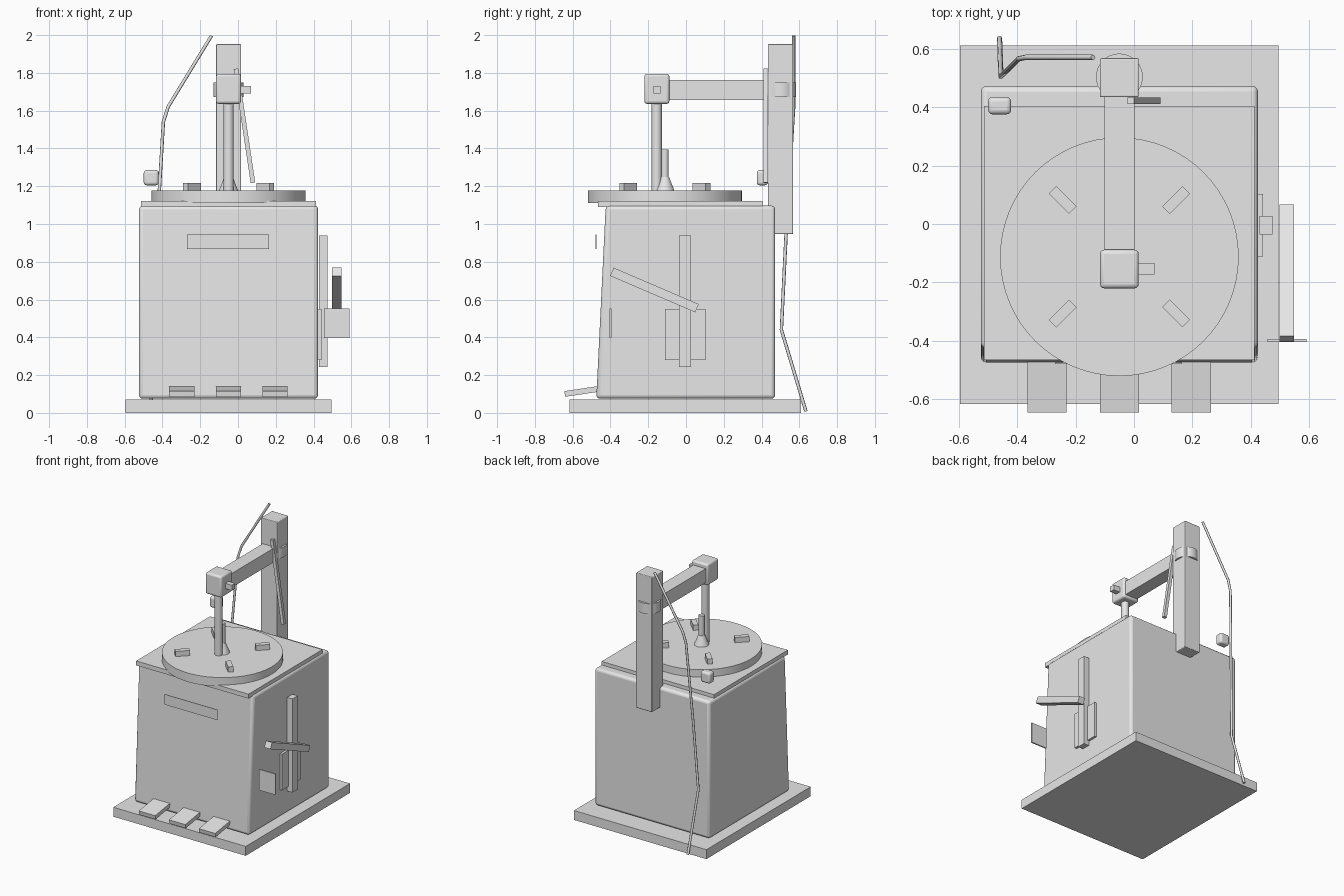
import bpy, bmesh, math
from mathutils import Vector, Matrix

if "Cube" in bpy.data.objects:
    bpy.data.objects.remove(bpy.data.objects["Cube"], do_unlink=True)

GREY = (0.8, 0.8, 0.8, 1.0)
grey = bpy.data.materials.new("light_grey")
grey.use_nodes = True
grey.diffuse_color = GREY
for node in grey.node_tree.nodes:
    if node.type == 'BSDF_PRINCIPLED':
        node.inputs["Base Color"].default_value = GREY


def finish(name, bm, smooth=False, bevel=0.0):
    """Turn a bmesh into a grey object, with optional rounded edges."""
    bmesh.ops.recalc_face_normals(bm, faces=bm.faces)
    mesh = bpy.data.meshes.new(name)
    bm.to_mesh(mesh)
    bm.free()
    mesh.materials.append(grey)
    obj = bpy.data.objects.new(name, mesh)
    bpy.context.collection.objects.link(obj)
    if bevel:
        mod = obj.modifiers.new("round_edges", 'BEVEL')
        mod.width = bevel
        mod.segments = 3
    if smooth or bevel:
        bpy.ops.object.select_all(action='DESELECT')
        obj.select_set(True)
        bpy.context.view_layer.objects.active = obj
        bpy.ops.object.shade_smooth_by_angle(angle=math.radians(35))
    return obj


def box(name, xs, ys, zs, bevel=0.0, axis='X', tilt=0.0):
    """Box from its ranges, tilted in degrees about its own centre."""
    spans = (xs, ys, zs)
    centre = Vector([(a + b) / 2 for a, b in spans])
    size = [b - a for a, b in spans]
    bm = bmesh.new()
    bmesh.ops.create_cube(bm, size=1)
    matrix = (Matrix.Translation(centre)
              @ Matrix.Rotation(math.radians(tilt), 4, axis)
              @ Matrix.Diagonal((*size, 1)))
    bm.transform(matrix)
    return finish(name, bm, bevel=bevel)


def cylinder(name, x, y, z0, z1, r0, r1=None, sides=32):
    """Upright cylinder or cone."""
    bm = bmesh.new()
    bmesh.ops.create_cone(bm, cap_ends=True, segments=sides, radius1=r0,
                          radius2=r0 if r1 is None else r1, depth=z1 - z0)
    bm.transform(Matrix.Translation((x, y, (z0 + z1) / 2)))
    return finish(name, bm, smooth=True)


# Base slab and cabinet with a leaning front
box("base_slab", (-0.595, 0.495), (-0.616, 0.61), (0, 0.07))
bm = bmesh.new()
profile = [(-0.475, 0.075), (0.472, 0.075), (0.472, 1.097), (-0.425, 1.097)]
side = bm.faces.new([bm.verts.new((-0.524, y, z)) for y, z in profile])
pulled = bmesh.ops.extrude_face_region(bm, geom=[side])["geom"]
bmesh.ops.translate(bm, vec=(0.948, 0, 0),
                    verts=[v for v in pulled if isinstance(v, bmesh.types.BMVert)])
finish("cabinet", bm, bevel=0.02)
box("top_plate", (-0.513, 0.412), (-0.465, 0.404), (1.09, 1.123))

# Turntable with clamps and centre spindle
CX, CY = -0.05, -0.112
cylinder("turntable", CX, CY, 1.112, 1.178, 0.408, sides=64)
for sx in (-1, 1):
    for sy in (-1, 1):
        x, y = CX + sx * 0.194, CY + sy * 0.194
        box("clamp_block", (x - 0.049, x + 0.049), (y - 0.018, y + 0.018),
            (1.17, 1.217), axis='Z', tilt=45 * sx * sy)
cylinder("spindle_cone", CX, CY, 1.178, 1.25, 0.05, 0.022)
cylinder("spindle_pin", CX, CY, 1.25, 1.395, 0.02)

# Column, arm and head
box("column", (-0.116, 0.016), (0.434, 0.567), (0.947, 1.952), bevel=0.005)
cylinder("column_collar", CX, 0.503, 1.673, 1.75, 0.08)
box("arm", (-0.101, 0.001), (-0.15, 0.45), (1.657, 1.762))
box("head", (-0.116, 0.016), (-0.22, -0.088), (1.636, 1.795), bevel=0.014)
box("head_knob", (0.01, 0.07), (-0.172, -0.134), (1.69, 1.73))
cylinder("head_shaft", CX, -0.155, 1.178, 1.65, 0.027)

# Slanted rod beside the column and the small switch box
box("slanted_rod", (0.022, 0.046), (0.41, 0.433), (1.215, 1.825),
    axis='Y', tilt=-8.5)
box("switch_box", (-0.499, -0.42), (0.375, 0.434), (1.205, 1.286), bevel=0.015)

# Front panel and pedals
box("front_panel", (-0.27, 0.165), (-0.478, -0.474), (0.868, 0.945))
for x in (-0.298, CX, 0.196):
    box("pedal", (x - 0.067, x + 0.067), (-0.643, -0.443), (0.1, 0.13), tilt=8.5)

# Side mount, rail, lever and its end plate
box("side_mount", (0.42, 0.442), (-0.112, 0.103), (0.28, 0.55))
box("side_rail", (0.43, 0.473), (-0.036, 0.027), (0.243, 0.94))
box("lever", (0.498, 0.548), (-0.412, 0.078), (0.627, 0.674), tilt=-23.2)
box("lever_plate", (0.456, 0.59), (-0.404, -0.394), (0.397, 0.552))

# Cable behind the cabinet
path = [(-0.46, 0.635, 0.008), (-0.455, 0.505, 0.44), (-0.43, 0.53, 0.95),
        (-0.395, 0.565, 1.54), (-0.37, 0.57, 1.62), (-0.14, 0.57, 1.997)]
curve = bpy.data.curves.new("cable", 'CURVE')
curve.dimensions = '3D'
curve.bevel_depth = 0.009
curve.bevel_resolution = 2
curve.use_fill_caps = True
spline = curve.splines.new('POLY')
spline.points.add(len(path) - 1)
for point, co in zip(spline.points, path):
    point.co = (*co, 1)
curve.materials.append(grey)
bpy.context.collection.objects.link(bpy.data.objects.new("cable", curve))
